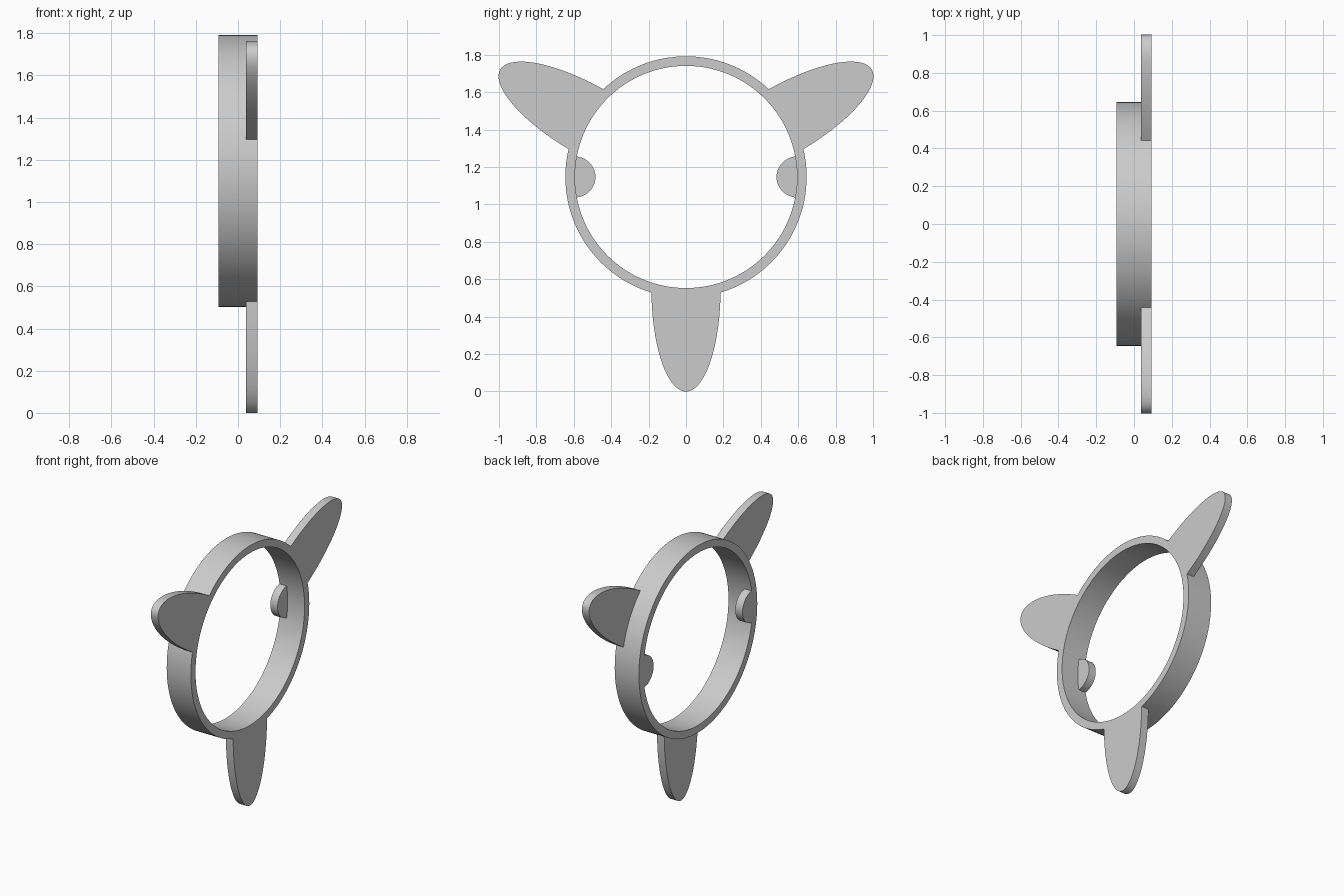
import bpy, bmesh
from math import sin, cos, pi, radians, atan2, hypot
from mathutils import Matrix, Vector

if "Cube" in bpy.data.objects:
    bpy.data.objects.remove(bpy.data.objects["Cube"])

CENTER_Z = 1.147
HALF_DEPTH = 0.092
OUTER, INNER = 0.645, 0.594
PLATE = 0.055

grey = bpy.data.materials.new("light grey")
grey.use_nodes = True
colour = (0.6, 0.6, 0.6, 1)
grey.diffuse_color = colour
grey.node_tree.nodes["Principled BSDF"].inputs["Base Color"].default_value = colour


def finish(name, bm):
    """Turn a bmesh into a shaded object raised to the ring centre."""
    bmesh.ops.recalc_face_normals(bm, faces=bm.faces)
    mesh = bpy.data.meshes.new(name)
    bm.to_mesh(mesh)
    bm.free()
    mesh.materials.append(grey)
    obj = bpy.data.objects.new(name, mesh)
    obj.location.z = CENTER_Z
    bpy.context.collection.objects.link(obj)
    bpy.ops.object.select_all(action='DESELECT')
    obj.select_set(True)
    bpy.context.view_layer.objects.active = obj
    bpy.ops.object.shade_smooth_by_angle(angle=radians(30))


def plate(name, outline, x, angle):
    """Extrude a (y, z) outline along x, turned about the ring axis."""
    bm = bmesh.new()
    face = bm.faces.new([bm.verts.new((x, u, v)) for u, v in outline])
    side = bmesh.ops.extrude_face_region(bm, geom=[face])["geom"]
    moved = [g for g in side if isinstance(g, bmesh.types.BMVert)]
    bmesh.ops.translate(bm, verts=moved, vec=(PLATE, 0, 0))
    bmesh.ops.transform(bm, matrix=Matrix.Rotation(radians(angle), 4, 'X'), verts=bm.verts)
    finish(name, bm)


def arc(center, a, b, limit, steps):
    """Elliptical arc about a point on the u axis."""
    ts = [radians(-limit + 2 * limit * i / steps) for i in range(steps + 1)]
    return [(center + a * cos(t), b * sin(t)) for t in ts]


# Ring band: rectangular section swept round the x axis
bm = bmesh.new()
corners = [(-HALF_DEPTH, INNER), (HALF_DEPTH, INNER), (HALF_DEPTH, OUTER), (-HALF_DEPTH, OUTER)]
section = [bm.verts.new((x, r, 0)) for x, r in corners]
edges = [bm.edges.new((section[i], section[(i + 1) % 4])) for i in range(4)]
bmesh.ops.spin(bm, geom=section + edges, cent=(0, 0, 0), axis=(1, 0, 0),
               angle=2 * pi, steps=128, use_merge=True)
bmesh.ops.remove_doubles(bm, verts=bm.verts, dist=0.0001)
finish("ring_band", bm)

# Three pointed fins: half ellipses whose root follows the ring
fin = arc(0.597, 0.55, 0.185, 88, 56)
root_radius = hypot(*fin[-1])
root_angle = atan2(fin[-1][1], fin[-1][0])
for i in range(1, 12):
    t = root_angle * (1 - i / 6)
    fin.append((root_radius * cos(t), root_radius * sin(t)))
for name, angle in (("upper_back_fin", 30), ("upper_front_fin", 150), ("lower_fin", 270)):
    plate(name, fin, HALF_DEPTH - PLATE, angle)

# Two half-round tabs pointing inward, flush with the other rim
tab = arc(0.596, -0.112, 0.11, 90, 32)
for name, angle in (("back_tab", 0), ("front_tab", 180)):
    plate(name, tab, -HALF_DEPTH, angle)
